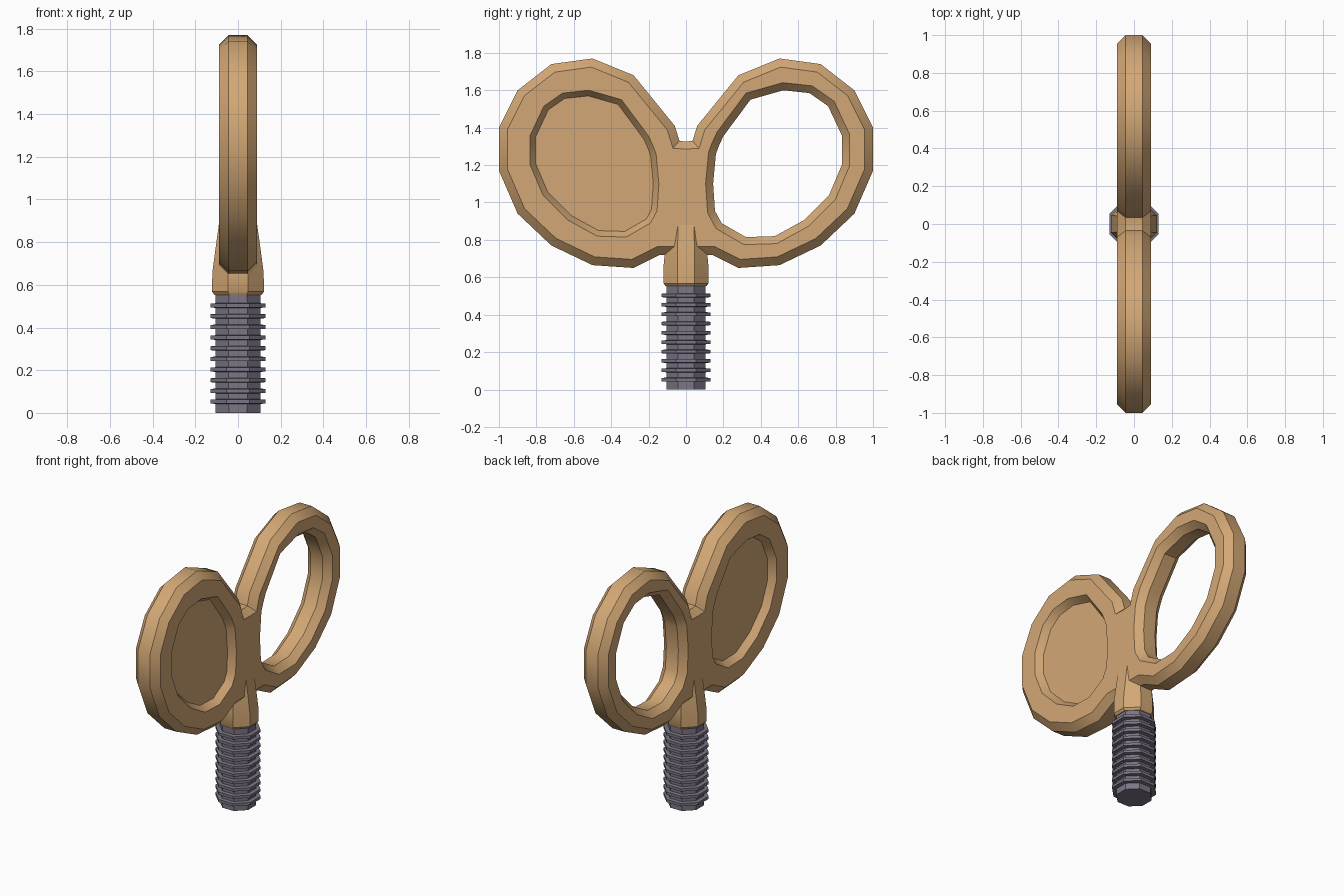
import bpy, bmesh, math
from mathutils import Vector

cube = bpy.data.objects.get("Cube")
if cube:
    bpy.data.objects.remove(cube)


def material(name, rgb):
    m = bpy.data.materials.new(name)
    m.use_nodes = True
    m.diffuse_color = (*rgb, 1)
    m.node_tree.nodes["Principled BSDF"].inputs["Base Color"].default_value = (*rgb, 1)
    return m


brass = material("brass", (0.65, 0.39, 0.178))
steel = material("steel", (0.2, 0.18, 0.235))


def finish(name, bm, mat):
    bmesh.ops.remove_doubles(bm, verts=bm.verts, dist=0.0005)
    bmesh.ops.recalc_face_normals(bm, faces=bm.faces)
    mesh = bpy.data.meshes.new(name)
    bm.to_mesh(mesh)
    bm.free()
    mesh.materials.append(mat)
    ob = bpy.data.objects.new(name, mesh)
    bpy.context.scene.collection.objects.link(ob)
    bpy.ops.object.select_all(action='DESELECT')
    ob.select_set(True)
    bpy.context.view_layer.objects.active = ob
    bpy.ops.object.shade_smooth_by_angle(angle=math.radians(35))
    return ob


def inset(loop, dist):
    """Mitred offset of a clockwise (y, z) loop; points stay on the y >= 0 side."""
    out = []
    for i, p in enumerate(loop):
        a = (p - loop[i - 1]).normalized()
        b = (loop[(i + 1) % len(loop)] - p).normalized()
        na, nb = Vector((a.y, -a.x)), Vector((b.y, -b.x))
        q = p + (na + nb) * dist / max(1 + na.dot(nb), 0.5)
        out.append(Vector((0 if p.x == 0 else max(q.x, 0), q.y)))
    return out


# Wing outline and opening as paired (y, z) stations, clockwise from the saddle
OUTER = [Vector(p) for p in (
    (0, 1.325), (0.035, 1.33), (0.06, 1.41), (0.28, 1.68), (0.5, 1.77), (0.72, 1.74),
    (0.9, 1.6), (1, 1.4), (1, 1.17), (0.9, 0.94), (0.72, 0.77), (0.5, 0.665),
    (0.28, 0.65), (0.14, 0.72), (0, 0.72), (0, 1.1))]
HOLE = [Vector(p) for p in (
    (0.16, 1.26), (0.175, 1.3), (0.2, 1.355), (0.345, 1.55), (0.52, 1.6), (0.66, 1.585),
    (0.76, 1.515), (0.835, 1.355), (0.835, 1.205), (0.765, 1.04), (0.63, 0.905),
    (0.475, 0.82), (0.32, 0.815), (0.19, 0.89), (0.155, 0.955), (0.145, 1.1))]
HALF, EDGE = 0.09, 0.045


def add_wing(bm, side, is_open):
    face_edge = inset(OUTER, 0.045)
    rim = inset(HOLE, -0.04) if is_open else HOLE
    inner = HOLE if is_open else inset(HOLE, 0.03)
    section = [(OUTER, EDGE), (face_edge, HALF), (rim, HALF), (inner, EDGE)]
    layers = [[[bm.verts.new((sx * x, side * p.x, p.y)) for p in loop]
               for loop, x in section] for sx in (1, -1)]
    n = len(OUTER)

    def strip(a, b, skip_centre):
        for i in range(n):
            j = (i + 1) % n
            if not (skip_centre and OUTER[i].x == 0 and OUTER[j].x == 0):
                bm.faces.new((a[i], a[j], b[j], b[i]))

    for loops in layers:
        for k in range(3):
            strip(loops[k], loops[k + 1], k == 0)
        if not is_open:
            bm.faces.new(loops[3])      # recessed panel
    strip(layers[0][0], layers[1][0], True)
    if is_open:
        strip(layers[0][3], layers[1][3], False)


# Wings: one open ring, one with a recessed panel
bm = bmesh.new()
add_wing(bm, 1, True)
add_wing(bm, -1, False)
finish("wings", bm, brass)


def octagon_loft(bm, rings):
    """Stack of octagons given as (z, x half, y half, flat half)."""
    prev = None
    for z, rx, ry, f in rings:
        pts = [(rx, -f), (rx, f), (f, ry), (-f, ry), (-rx, f), (-rx, -f), (-f, -ry), (f, -ry)]
        ring = [bm.verts.new((x, y, z)) for x, y in pts]
        if prev:
            for i in range(8):
                j = (i + 1) % 8
                bm.faces.new((prev[i], prev[j], ring[j], ring[i]))
        else:
            bm.faces.new(ring[::-1])
        prev = ring
    bm.faces.new(prev)


# Tapered collar
bm = bmesh.new()
octagon_loft(bm, [(0.553, 0.11, 0.11, 0.042), (0.568, 0.122, 0.12, 0.046),
                  (0.66, 0.12, 0.12, 0.046), (0.75, 0.108, 0.112, 0.045),
                  (0.91, 0.086, 0.08, 0.042)])
finish("collar", bm, brass)

# Bolt shaft with raised thread ridges
bm = bmesh.new()
rings = [(0, 0.105, 0.105, 0.043)]
for i in range(10):
    z = 0.053 + i * 0.05
    for dz, r in ((-0.011, 0.105), (-0.009, 0.13), (0.009, 0.13), (0.011, 0.105)):
        rings.append((z + dz, r, r, r * 0.414))
rings.append((0.56, 0.105, 0.105, 0.043))
octagon_loft(bm, rings)
finish("threaded_bolt", bm, steel)
